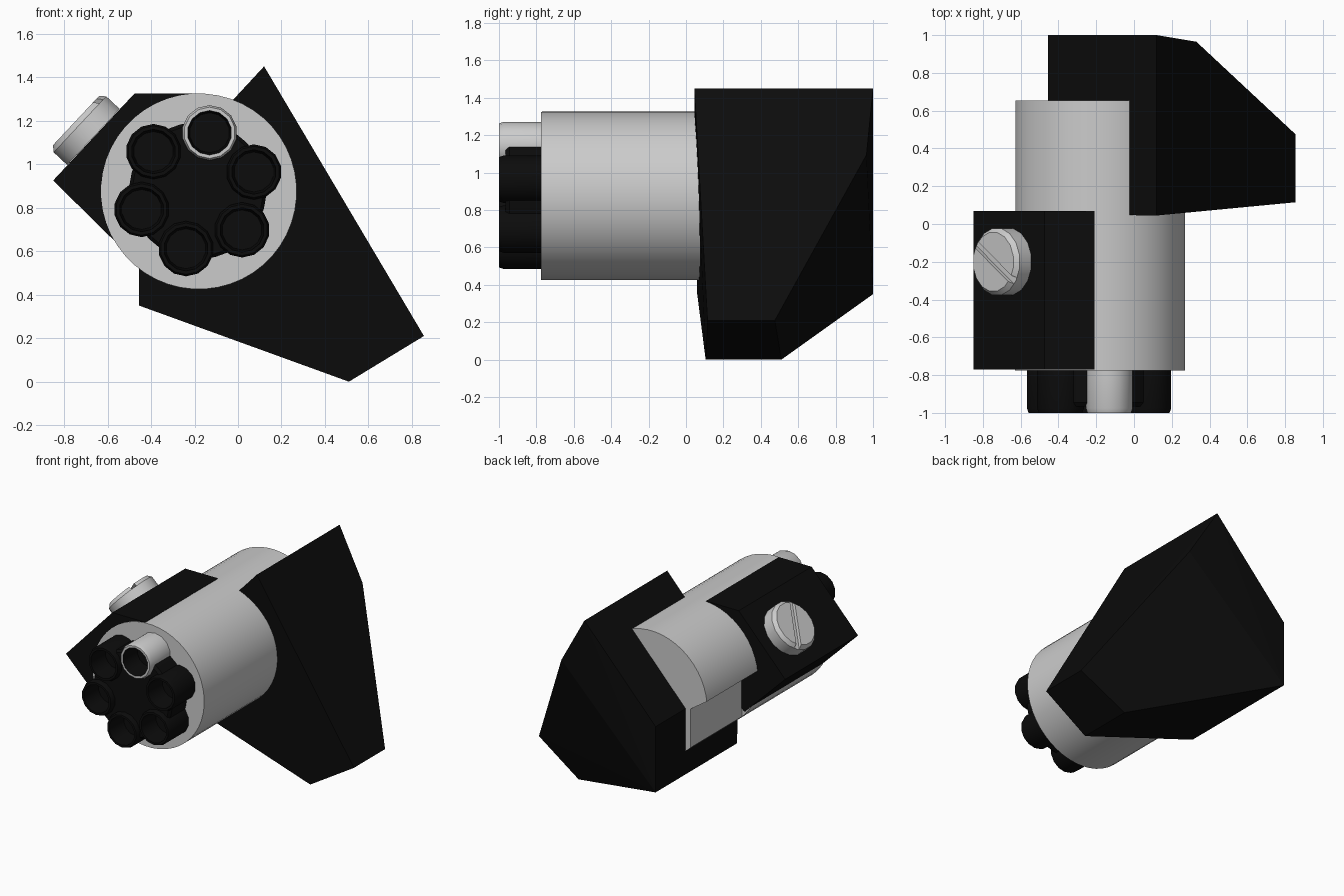
import bpy, bmesh, math
from mathutils import Vector, Matrix

if "Cube" in bpy.data.objects:
    bpy.data.objects.remove(bpy.data.objects["Cube"])


def material(name, c):
    m = bpy.data.materials.new(name)
    m.diffuse_color = (c, c, c, 1)
    m.use_nodes = True
    m.node_tree.nodes["Principled BSDF"].inputs["Base Color"].default_value = m.diffuse_color
    return m


BLACK = material("matte_black", 0.0035)
GREY = material("light_grey", 0.6)


def finish(bm, name, mats, smooth=True):
    bmesh.ops.recalc_face_normals(bm, faces=bm.faces)
    me = bpy.data.meshes.new(name)
    bm.to_mesh(me)
    bm.free()
    ob = bpy.data.objects.new(name, me)
    bpy.context.collection.objects.link(ob)
    for m in mats:
        me.materials.append(m)
    if smooth:
        bpy.ops.object.select_all(action='DESELECT')
        ob.select_set(True)
        bpy.context.view_layer.objects.active = ob
        bpy.ops.object.shade_smooth_by_angle(angle=math.radians(35))
    return ob


def lathe(bm, profile, base, axis, n, dark_from=None):
    """Spin (radius, height) points about an axis, capping both ends."""
    mat = Matrix.Translation(base) @ Vector(axis).to_track_quat('Z', 'Y').to_matrix().to_4x4()
    rings = []
    for r, h in profile:
        rings.append([bm.verts.new(mat @ Vector((r * math.cos(a), r * math.sin(a), h)))
                      for a in (2 * math.pi * (i + 0.5) / n for i in range(n))])
    for k in range(len(rings) - 1):
        for i in range(n):
            j = (i + 1) % n
            f = bm.faces.new((rings[k][i], rings[k][j], rings[k + 1][j], rings[k + 1][i]))
            f.material_index = int(dark_from is not None and k >= dark_from)
    bm.faces.new(rings[0])
    f = bm.faces.new(rings[-1])
    f.material_index = int(dark_from is not None)


def prism(bm, outline, y0, y1):
    """Extrude an x-z outline along y."""
    a = [bm.verts.new((x, y0, z)) for x, z in outline]
    b = [bm.verts.new((x, y1, z)) for x, z in outline]
    bm.faces.new(a)
    bm.faces.new(b)
    for i in range(len(a)):
        j = (i + 1) % len(a)
        bm.faces.new((a[i], a[j], b[j], b[i]))


def cut(ob, cutter):
    m = ob.modifiers.new("cut", 'BOOLEAN')
    m.operation = 'DIFFERENCE'
    m.solver = 'EXACT'
    m.object = cutter
    cutter.hide_render = True
    cutter.hide_viewport = True


FRONT = (0, -1, 0)

# Main cylinder, with a notch along its lower left at the rear
bm = bmesh.new()
lathe(bm, [(0.45, 0), (0.45, 1.43)], (-0.18, 0.655, 0.875), FRONT, 48)
body = finish(bm, "main_cylinder", [GREY])
bm = bmesh.new()
prism(bm, [(-0.496, 0.3), (-0.496, 0.838), (-0.72, 0.99), (-0.9, 0.3)], 0.06, 0.8)
cut(body, finish(bm, "notch_cutter", [GREY], False))

# Faceted rear housing
bm = bmesh.new()
for x, z, y0, y1 in [(0.12, 1.45, 0.045, 1.0), (-0.455, 0.83, 0.052, 1.0),
                     (-0.455, 0.35, 0.06, 1.0), (0.51, 0.0, 0.105, 0.51),
                     (0.855, 0.21, 0.115, 0.475)]:
    bm.verts.new((x, y0, z))
    bm.verts.new((x, y1, z))
bm.verts.new((0.33, 0.965, 1.095))
bmesh.ops.convex_hull(bm, input=bm.verts)
finish(bm, "rear_housing", [BLACK], False)

# Angled side mount
bm = bmesh.new()
prism(bm, [(-0.85, 0.925), (-0.475, 1.326), (-0.21, 1.326), (-0.21, 0.9), (-0.52, 0.6)],
      -0.77, 0.07)
finish(bm, "side_mount", [BLACK], False)

# Slotted screw on the sloping face of the mount
up = Vector((0.684, 0, 0.73))
out = Vector((-0.73, 0, 0.684))
base = Vector((-0.672, -0.2, 1.132))
bm = bmesh.new()
lathe(bm, [(0.18, -0.01), (0.18, 0.075), (0.158, 0.1)], base, out, 16)
screw = finish(bm, "screw_head", [GREY])
slot = (up * 0.82 + Vector((0, -0.57, 0))).normalized()
side = out.cross(slot)
bm = bmesh.new()
bmesh.ops.create_cube(bm, size=1)
rot = Matrix((slot, side, out)).transposed().to_4x4()
bm.transform(Matrix.Translation(base + out * 0.1) @ rot @ Matrix.Diagonal((0.6, 0.04, 0.05, 1)))
cut(screw, finish(bm, "slot_cutter", [GREY], False))

# Cluster of six hollow barrels, the top one light
CX, CZ, R = -0.185, 0.878, 0.272
spots = [(CX + R * math.cos(a), CZ + R * math.sin(a))
         for a in (math.radians(78.5 - 60 * i) for i in range(6))]
for i, (x, z) in enumerate(spots):
    bm = bmesh.new()
    lathe(bm, [(0.127, 0), (0.127, 0.21), (0.118, 0.235), (0.102, 0.235), (0.092, 0.08)],
          (x, -0.765, z), FRONT, 14, dark_from=3)
    finish(bm, "barrel_%d" % (i + 1), [GREY if i == 0 else BLACK, BLACK])

# Core that joins the barrels, bored through at each one
bm = bmesh.new()
lathe(bm, [(0.315, 0), (0.315, 0.18), (0.3, 0.2)], (CX, -0.765, CZ), FRONT, 36)
core = finish(bm, "barrel_core", [BLACK])
bm = bmesh.new()
for x, z in spots:
    lathe(bm, [(0.11, 0.07), (0.11, 0.3)], (x, -0.765, z), FRONT, 14)
cut(core, finish(bm, "bore_cutter", [BLACK], False))
